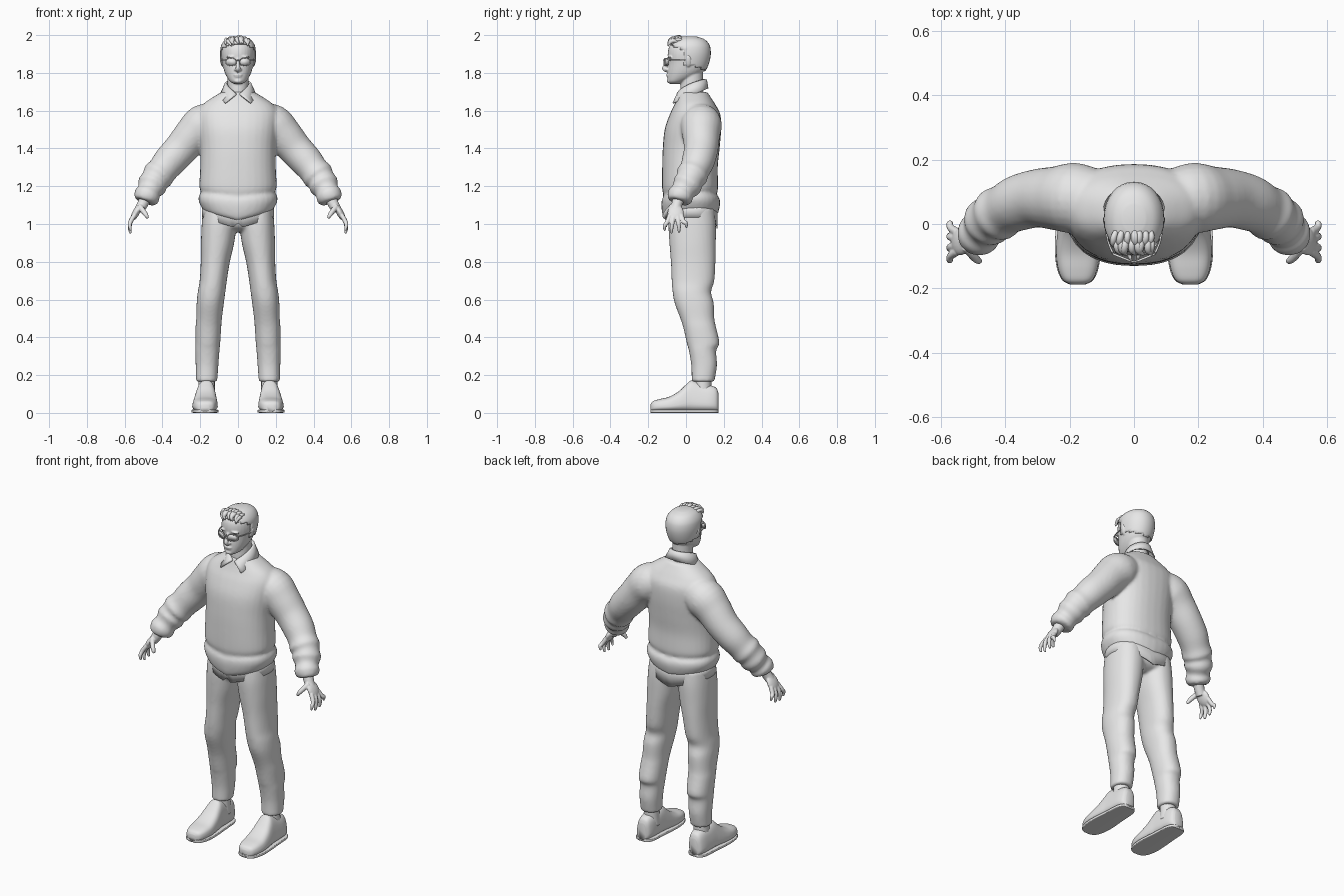
import bpy, bmesh, random
from math import sin, cos, pi, copysign
from mathutils import Vector as V, Matrix

random.seed(4)
if "Cube" in bpy.data.objects:
    bpy.data.objects.remove(bpy.data.objects["Cube"])

GREY = bpy.data.materials.new("plain grey")
GREY.use_nodes = True
GREY.diffuse_color = (0.8, 0.8, 0.8, 1)
GREY.node_tree.nodes["Principled BSDF"].inputs["Base Color"].default_value = (0.8, 0.8, 0.8, 1)


def smooth(rows, k=4):
    """Catmull-Rom interpolation of a table of cross-sections."""
    out = []
    for i in range(len(rows) - 1):
        a, b, c, d = rows[max(i - 1, 0)], rows[i], rows[i + 1], rows[min(i + 2, len(rows) - 1)]
        for j in range(k):
            t = j / k
            out.append([q + t * ((r - p) + t * (2 * p - 5 * q + 4 * r - s + t * (3 * (q - r) + s - p))) / 2
                        for p, q, r, s in zip(a, b, c, d)])
    return out + [list(rows[-1])]


def oval(c, u, v, n=32, p=2.0):
    c, u, v = V(c), V(u), V(v)
    power = lambda w: copysign(abs(w) ** (2 / p), w)
    return [c + u * power(cos(2 * pi * i / n)) + v * power(sin(2 * pi * i / n)) for i in range(n)]


def loft(bm, rings, closed=False, caps=True):
    vs = [[bm.verts.new(p) for p in ring] for ring in rings]
    n = len(vs[0])
    for a, b in zip(vs, vs[1:] + vs[:1] if closed else vs[1:]):
        for i in range(n):
            bm.faces.new((a[i], a[(i + 1) % n], b[(i + 1) % n], b[i]))
    if caps and not closed:
        bm.faces.new(vs[0][::-1])
        bm.faces.new(vs[-1])


def stack(bm, rows, side=1, p=2.0, grow=0.0, caps=True):
    """Horizontal sections: z, centre x, half width, front y, back y."""
    loft(bm, [oval((side * x, (f + b) / 2, z), (w + grow, 0, 0), (0, (b - f) / 2 + grow, 0), p=p)
              for z, x, w, f, b in smooth(rows)], caps=caps)


def tube(bm, rows, side=1, n=16, k=4):
    """Round sections along a path: x, y, z, radius."""
    rows = smooth(rows, k)
    pts = [V((side * r[0], r[1], r[2])) for r in rows]
    ref = (pts[-1] - pts[0]).orthogonal()
    rings = []
    for i, p in enumerate(pts):
        t = (pts[min(i + 1, len(pts) - 1)] - pts[max(i - 1, 0)]).normalized()
        u = t.cross(ref).normalized()
        rings.append(oval(p, u * rows[i][3], t.cross(u) * rows[i][3], n))
    loft(bm, rings)


def blob(bm, c, size, tilt=0.0):
    m = Matrix.Translation(c) @ Matrix.Rotation(tilt, 4, 'Y') @ Matrix.Diagonal((*size, 1))
    bmesh.ops.create_uvsphere(bm, u_segments=20, v_segments=12, radius=1, matrix=m)


def finish(name, bm, voxel=0, relax=0, mirror=False, subsurf=0, thick=0):
    bmesh.ops.recalc_face_normals(bm, faces=bm.faces)
    me = bpy.data.meshes.new(name)
    for f in bm.faces:
        f.smooth = True
    bm.to_mesh(me)
    bm.free()
    ob = bpy.data.objects.new(name, me)
    bpy.context.collection.objects.link(ob)
    me.materials.append(GREY)
    if voxel:
        m = ob.modifiers.new("blend", 'REMESH')
        m.mode, m.voxel_size, m.use_smooth_shade = 'VOXEL', voxel, True
    if relax:
        m = ob.modifiers.new("relax", 'SMOOTH')
        m.factor, m.iterations = 0.5, relax
    if thick:
        m = ob.modifiers.new("thickness", 'SOLIDIFY')
        m.thickness, m.offset = thick, 0
    if mirror:
        ob.modifiers.new("mirror", 'MIRROR')
    if subsurf:
        m = ob.modifiers.new("rounding", 'SUBSURF')
        m.levels = m.render_levels = subsurf
    return ob


# Sweater: torso and folded sleeves blended together
bm = bmesh.new()
stack(bm, [(1.065, 0, .165, -.10, .145), (1.08, 0, .187, -.12, .167), (1.12, 0, .208, -.13, .18),
           (1.15, 0, .207, -.129, .178), (1.17, 0, .197, -.119, .163), (1.2, 0, .205, -.126, .17),
           (1.3, 0, .2, -.126, .168), (1.4, 0, .2, -.123, .178), (1.5, 0, .21, -.113, .186),
           (1.58, 0, .215, -.086, .182), (1.63, 0, .19, -.062, .157), (1.67, 0, .135, -.046, .132),
           (1.70, 0, .085, -.036, .112)], p=2.3)
for v in bm.verts:  # hem dips toward the middle
    if v.co.z < 1.25:
        v.co.z -= (0.05 if v.co.y < 0 else 0.03) * max(0, 1 - abs(v.co.x) / .2) * (1.25 - v.co.z) / .18
for s in (1, -1):
    tube(bm, [(.1, .075, 1.55, .09), (.18, .08, 1.525, .11), (.24, .08, 1.47, .1), (.3, .08, 1.4, .091),
              (.36, .065, 1.335, .087), (.4, .045, 1.285, .08), (.425, .03, 1.255, .085),
              (.44, .02, 1.235, .074), (.455, .005, 1.205, .079), (.47, -.015, 1.175, .063),
              (.482, -.03, 1.15, .07), (.493, -.04, 1.13, .062), (.497, -.043, 1.12, .048)], s, 24)
finish("sweater", bm, .009, 5)

# Trousers
bm = bmesh.new()
stack(bm, [(.96, 0, .08, -.03, .1), (.985, 0, .15, -.075, .145), (1.04, 0, .185, -.093, .16),
           (1.1, 0, .18, -.09, .155)], p=2.3)
for s in (1, -1):
    stack(bm, [(1.08, .095, .09, -.085, .15), (1.0, .1, .092, -.093, .158), (.9, .108, .088, -.088, .158),
               (.8, .12, .077, -.08, .156), (.7, .131, .072, -.076, .15), (.64, .14, .073, -.071, .133),
               (.58, .147, .072, -.06, .147), (.5, .153, .068, -.03, .15), (.45, .157, .068, -.014, .16),
               (.37, .16, .066, .004, .177), (.33, .162, .064, .015, .16), (.25, .164, .06, .028, .164),
               (.165, .166, .056, .03, .15)], s, 2.2)
finish("trousers", bm, .009, 4)

# Shirt tail showing below the sweater
bm = bmesh.new()
rings = []
for t in (0, .5, 1):
    ring = oval((0, .03, 1.1), (.188, 0, 0), (0, .135, 0), 64, 2.3)
    for p in ring:
        low = 1.035 - .06 * (1 - abs(p.x) / .19) + (.03 if abs(p.x) < .015 and p.y < 0 else 0)
        p.z += t * (low - p.z)
    rings.append(ring)
loft(bm, rings, caps=False)
finish("shirt_tail", bm, thick=.005)

# Shirt collar with two pointed flaps
bm = bmesh.new()
N, grid = 40, []
for i in range(N + 1):
    t = 2 * i / N - 1
    a, b, z = 3.0 * t, 2.35 * t, 1.765 - .078 * t * t
    grid.append([bm.verts.new(p) for p in (
        (.056 * sin(a), .03 + .062 * cos(a), z - .03), (.06 * sin(a), .03 + .068 * cos(a), z),
        (.068 * sin(a), .03 + .078 * cos(a), z - .003),
        (.094 * sin(b), .03 + (.085 + .055 * t * t) * cos(b), z - .048))])
for g, h in zip(grid, grid[1:]):
    for j in range(3):
        bm.faces.new((g[j], g[j + 1], h[j + 1], h[j]))
finish("shirt_collar", bm, thick=.007)

# Head with neck, nose, lips, brows and ears
HEAD = [(1.742, 0, .022, -.085, -.03), (1.755, 0, .042, -.096, .0), (1.78, 0, .06, -.098, .055),
        (1.81, 0, .073, -.097, .095), (1.85, 0, .082, -.094, .115), (1.90, 0, .088, -.097, .125),
        (1.94, 0, .083, -.088, .119), (1.97, 0, .062, -.06, .095), (1.985, 0, .03, -.02, .055)]
bm = bmesh.new()
stack(bm, HEAD, p=2.1)
stack(bm, [(1.64, 0, .06, -.03, .1), (1.72, 0, .055, -.03, .09), (1.82, 0, .056, -.025, .09)])
tube(bm, [(0, -.092, 1.875, .008), (0, -.106, 1.845, .01), (0, -.114, 1.823, .013), (0, -.1, 1.812, .01)])
blob(bm, (0, -.097, 1.79), (.022, .008, .005))
blob(bm, (0, -.095, 1.781), (.019, .008, .006))
blob(bm, (0, -.088, 1.757), (.022, .014, .012))
for s in (1, -1):
    blob(bm, (s * .012, -.1, 1.818), (.009, .01, .007))
    blob(bm, (s * .036, -.084, 1.885), (.028, .014, .006), s * .1)
    blob(bm, (s * .086, .012, 1.862), (.009, .017, .032), s * .2)
finish("head", bm, .0045, 2)

# Short hair hugging the skull, trimmed along the hairline
bm = bmesh.new()
stack(bm, HEAD, p=2.1, grow=.004)
for v in bm.verts:
    if v.co.z > 1.93:
        v.co.z += .004
doomed = []
for f in bm.faces:
    c = f.calc_center_median()
    if c.y < -.018 - max(0, c.z - 1.92) * 2 or c.z < 1.842 - .35 * max(0, c.y - .02):
        doomed.append(f)
bmesh.ops.delete(bm, geom=doomed, context='FACES')
finish("short_hair", bm, thick=.005)

# Swept tufts over the forehead
bm = bmesh.new()
for row, (y, z, count) in enumerate(((-.02, 1.978, 7), (-.045, 1.972, 8))):
    for i in range(count):
        x = (i / (count - 1) - .5) * .115
        r, j = random.uniform(.009, .012), random.uniform(-.01, .01)
        drop = 3.5 * x * x
        tube(bm, [(x * .8, y + .015, z - .008 - drop, .005), (x + j * .4, y - .015, z + .01 - drop, r),
                  (x + j, y - .038, z + .002 - drop, r), (x + j * 2 + .008, y - .05, z - .018 - drop, .003)], n=10)
finish("hair_tufts", bm)

# Glasses: rims, lenses, bridge and side arms
bm = bmesh.new()
for s in (1, -1):
    def rim(k, dy):
        return oval((s * .037, -.104 + dy, 1.858), (s * .03 * k, .012 * k, 0), (0, 0, .021 * k), 28, 2.6)
    loft(bm, [rim(1, -.004), rim(1, .003), rim(.86, .003), rim(.86, -.004)], closed=True)
    loft(bm, [rim(.88, -.001), rim(.88, .001)])
    tube(bm, [(.066, -.09, 1.868, .004), (.082, -.05, 1.868, .003), (.09, .01, 1.868, .003)], s, 8)
tube(bm, [(-.01, -.114, 1.864, .003), (0, -.118, 1.867, .003), (.01, -.114, 1.864, .003)], n=8)
finish("glasses", bm)

# Hands
bm = bmesh.new()
tube(bm, [(.485, -.033, 1.15, .034), (.505, -.048, 1.105, .029), (.525, -.055, 1.07, .026)])
blob(bm, (.54, -.055, 1.06), (.019, .043, .048), -.5)
for y0, y1, tip in ((-.086, -.113, .965), (-.066, -.077, .95), (-.044, -.037, .955), (-.025, .002, .98)):
    tube(bm, [(.55, y0, 1.045, .013), (.57, (y0 + y1) / 2, 1.01, .012),
              (.573, y1, tip + .025, .01), (.568, y1, tip, .006)], n=12)
tube(bm, [(.522, -.07, 1.095, .015), (.503, -.095, 1.07, .014), (.487, -.112, 1.048, .012), (.477, -.116, 1.03, .007)])
finish("hands", bm, .004, 2, mirror=True)

# Ankles
bm = bmesh.new()
tube(bm, [(.167, .09, .08, .048), (.166, .09, .14, .044), (.165, .09, .24, .044)])
finish("ankles", bm, mirror=True)

# Shoes: y, half width, top height
SHOE = [(-.188, .022, .045), (-.175, .046, .062), (-.14, .062, .073), (-.09, .069, .085), (-.04, .068, .113),
        (.0, .065, .15), (.03, .062, .172), (.08, .059, .155), (.13, .055, .145), (.16, .044, .132), (.172, .026, .105)]
bm = bmesh.new()
loft(bm, [oval((.175, y, (h + .008) / 2), (w, 0, 0), (0, 0, (h - .008) / 2), p=3) for y, w, h in smooth(SHOE)])
for v in bm.verts:  # narrower toward the ankle
    v.co.x = .175 + (v.co.x - .175) * (1 - 2.4 * max(0, v.co.z - .03)) - .05 * max(0, v.co.z - .03)
finish("shoes", bm, mirror=True)

# Flat soles
bm = bmesh.new()
loft(bm, [oval((.175, y, .009), (w + .002, 0, 0), (0, 0, .009), p=7) for y, w, h in smooth(SHOE)])
finish("soles", bm, mirror=True)
